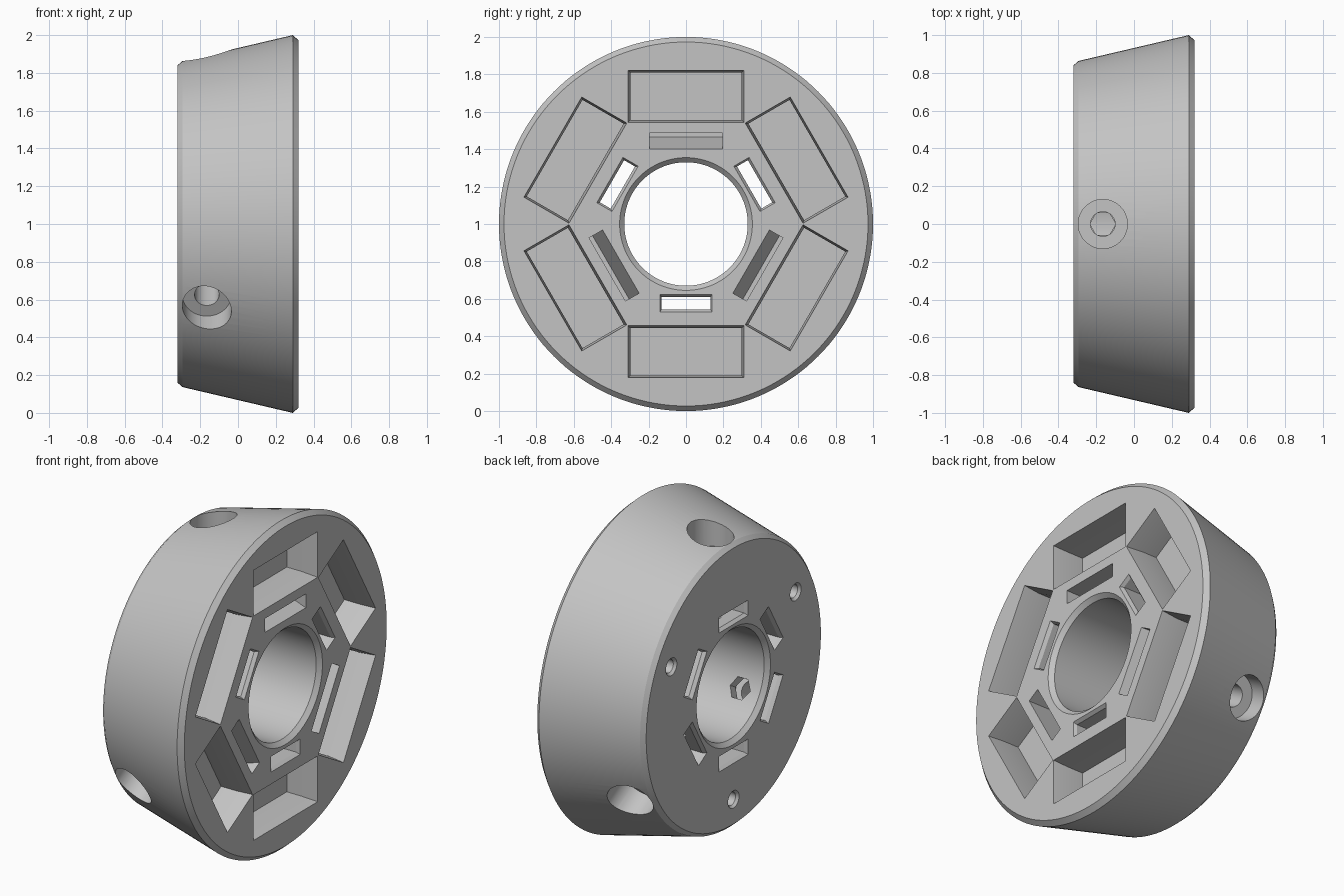
import bpy, bmesh
from math import sin, cos, pi, radians
from mathutils import Vector

cube = bpy.data.objects.get("Cube")
if cube:
    bpy.data.objects.remove(cube, do_unlink=True)

grey = bpy.data.materials.new("plain grey")
grey.use_nodes = True
colour = (0.55, 0.55, 0.55, 1)
grey.diffuse_color = colour
grey.node_tree.nodes["Principled BSDF"].inputs["Base Color"].default_value = colour

CENTRE = Vector((0, 0, 1))
BACK, FACE = -0.32, 0.32


def place(angle, x, r, t):
    """Point at axial x, radius r and tangential offset t around the wheel."""
    a = radians(angle)
    return CENTRE + Vector((x, r * cos(a) - t * sin(a), r * sin(a) + t * cos(a)))


def loft(name, rings, closed=False):
    """Solid through matching rings, capped at both ends unless closed."""
    bm = bmesh.new()
    rows = [[bm.verts.new(p) for p in ring] for ring in rings]
    n = len(rows[0])
    pairs = list(zip(rows, rows[1:]))
    if closed:
        pairs.append((rows[-1], rows[0]))
    else:
        bm.faces.new(rows[0])
        bm.faces.new(rows[-1])
    for a, b in pairs:
        for i in range(n):
            j = (i + 1) % n
            bm.faces.new((a[i], a[j], b[j], b[i]))
    bmesh.ops.recalc_face_normals(bm, faces=bm.faces)
    mesh = bpy.data.meshes.new(name)
    bm.to_mesh(mesh)
    bm.free()
    mesh.materials.append(grey)
    obj = bpy.data.objects.new(name, mesh)
    bpy.context.collection.objects.link(obj)
    return obj


cutters = []


def cut(name, rings):
    obj = loft(name, rings)
    obj.hide_render = True
    cutters.append(obj)


def cut_box(name, angle, stations):
    """Rectangular cut along x; stations are (x, half width, inner r, outer r)."""
    cut(name, [[place(angle, x, r0, -w), place(angle, x, r0, w),
                place(angle, x, r1, w), place(angle, x, r1, -w)]
               for x, w, r0, r1 in stations])


def cut_radial(name, angle, x, stations, n=48):
    """Round cut along a radius; stations are (distance from axis, radius)."""
    cut(name, [[place(angle, x + s * cos(2 * pi * i / n), d, s * sin(2 * pi * i / n))
                for i in range(n)] for d, s in stations])


def cut_axial(name, angle, r, stations, n=32):
    """Round cut parallel to x; stations are (x, radius)."""
    cut(name, [[place(angle, x, r + s * cos(2 * pi * i / n), s * sin(2 * pi * i / n))
                for i in range(n)] for x, s in stations])


# Tapered ring body with bevelled rims and bore
profile = [(BACK, 0.84), (-0.295, 0.863), (0.29, 1.0), (FACE, 0.973),
           (FACE, 0.355), (0.295, 0.33), (-0.295, 0.33), (BACK, 0.355)]
SEGS = 144
body = loft("ring_body", [[place(360 * i / SEGS, x, r, 0) for i in range(SEGS)]
                          for x, r in profile], closed=True)

# Six drafted pockets in the wide face
for k in range(6):
    cut_box("pocket_cutter", 30 + 60 * k,
            [(0.34, 0.309, 0.544, 0.822), (FACE, 0.309, 0.544, 0.822),
             (0.22, 0.298, 0.557, 0.811), (0.12, 0.298, 0.557, 0.811)])

for k in range(3):
    open_angle, bolt_angle = 30 + 120 * k, 90 + 120 * k
    # Through slots with flared mouths
    cut_box("through_slot_cutter", open_angle,
            [(-0.34, 0.14, 0.376, 0.47), (BACK, 0.14, 0.376, 0.47),
             (-0.30, 0.13, 0.39, 0.457), (0.30, 0.13, 0.39, 0.457),
             (FACE, 0.14, 0.376, 0.47), (0.34, 0.14, 0.376, 0.47)])
    # Nut slots in the narrow face
    cut_box("nut_slot_cutter", bolt_angle,
            [(-0.34, 0.14, 0.376, 0.47), (BACK, 0.14, 0.376, 0.47),
             (-0.30, 0.13, 0.39, 0.457), (-0.06, 0.13, 0.39, 0.457)])
    # Wide slots with a sloping inner wall
    cut_box("wedge_slot_cutter", bolt_angle,
            [(0.34, 0.195, 0.402, 0.486), (FACE, 0.195, 0.402, 0.486),
             (0.15, 0.195, 0.464, 0.486)])
    # Counterbored radial bolt holes with hexagonal inner ends
    cut_radial("counterbore_cutter", bolt_angle, -0.165, [(0.75, 0.13), (1.1, 0.13)])
    cut_radial("bolt_hole_cutter", bolt_angle, -0.165, [(0.42, 0.065), (0.8, 0.065)])
    cut_radial("hex_hole_cutter", bolt_angle, -0.165, [(0.25, 0.068), (0.43, 0.068)], 6)
    # Small blind holes in the narrow face
    cut_axial("blind_hole_cutter", open_angle, 0.69,
              [(-0.34, 0.053), (BACK, 0.053), (-0.305, 0.04), (-0.14, 0.04)])

# Apply the cuts and drop the cutters
bpy.ops.object.select_all(action="DESELECT")
body.select_set(True)
bpy.context.view_layer.objects.active = body
for cutter in cutters:
    mod = body.modifiers.new(cutter.name, "BOOLEAN")
    mod.operation = "DIFFERENCE"
    mod.solver = "EXACT"
    mod.object = cutter
    bpy.ops.object.modifier_apply(modifier=mod.name)
    bpy.data.objects.remove(cutter, do_unlink=True)

bpy.ops.object.shade_smooth_by_angle(angle=radians(20))
